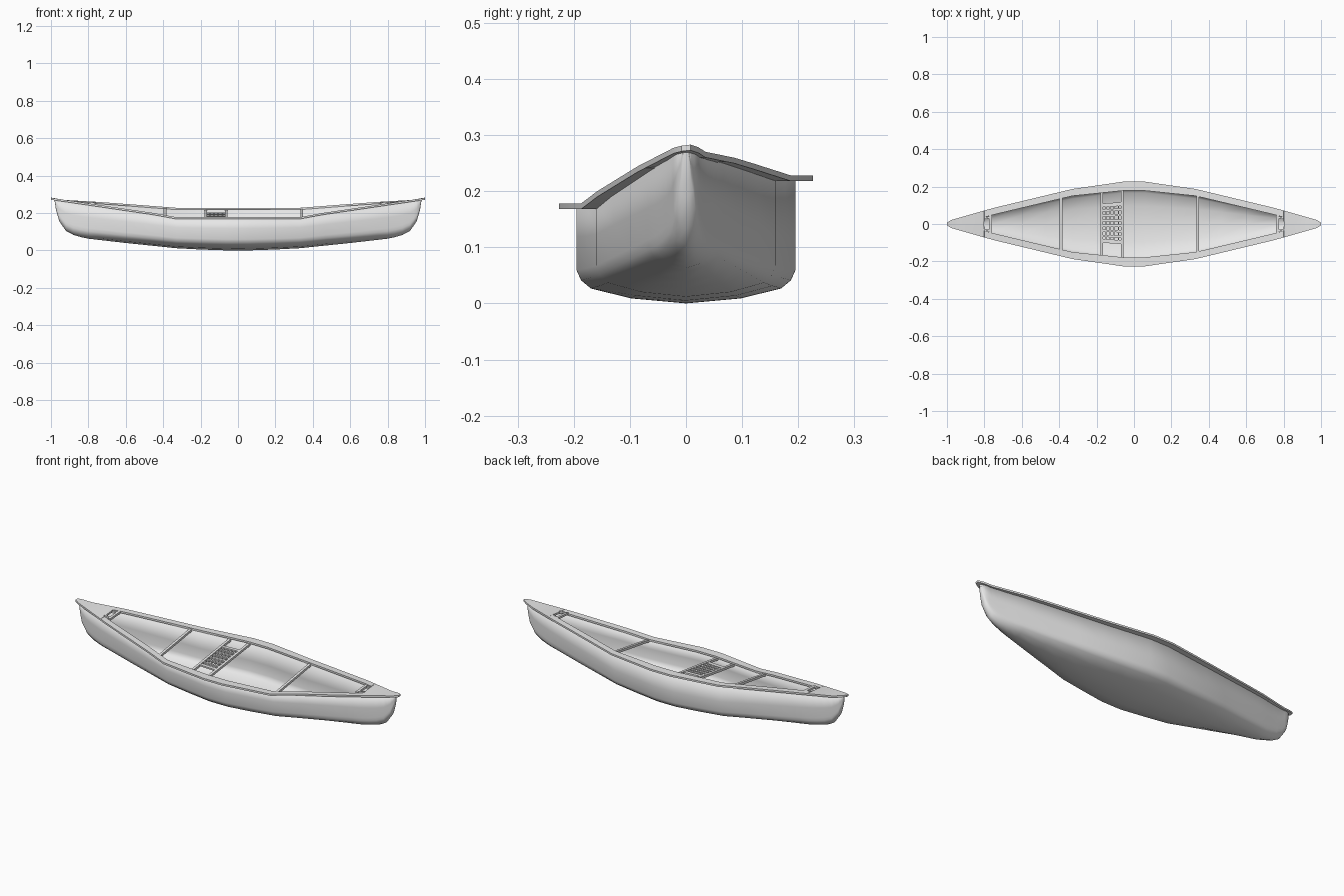
import bpy, bmesh
from mathutils import Vector

cube = bpy.data.objects.get("Cube")
if cube:
    bpy.data.objects.remove(cube, do_unlink=True)

grey = bpy.data.materials.new("light_grey")
grey.use_nodes = True
colour = (0.8, 0.8, 0.8, 1)
grey.diffuse_color = colour
grey.node_tree.nodes["Principled BSDF"].inputs["Base Color"].default_value = colour


def interp(table, x):
    x = abs(x)
    for (x0, v0), (x1, v1) in zip(table, table[1:]):
        if x <= x1:
            return v0 + (v1 - v0) * (x - x0) / (x1 - x0)
    return table[-1][1]


# Lines of the boat, from midships to either end
BEAM = [(0, .195), (.06, .195), (.33, .16), (.75, .067), (.88, .036), (.96, .018), (.98, .005)]
KEEL = [(0, 0), (.12, .001), (.33, .012), (.6, .04), (.8, .063), (.87, .078), (.92, .105),
        (.955, .155), (.973, .215), (.98, .262)]
RAIL = [(0, .226), (.06, .226), (.33, .187), (.75, .086), (.93, .035), (.975, .022), (1, .008)]
INNER = [(0, .178), (.06, .178), (.33, .15), (.75, .05), (.8, .036)]
FRONT_TOP = [(0, .178), (.33, .178), (.45, .2), (.72, .24), (1, .281)]
BACK_TOP = [(0, .228), (.33, .228), (.72, .258), (.93, .27), (1, .283)]


def sheer(x, side):
    return interp(BACK_TOP if side > 0 else FRONT_TOP, x)


def both_ends(values):
    return [-v for v in reversed(values)] + [v for v in values if v > 0]


def finish(name, bm, angle=0.6):
    bmesh.ops.remove_doubles(bm, verts=bm.verts, dist=1e-5)
    bmesh.ops.recalc_face_normals(bm, faces=bm.faces)
    mesh = bpy.data.meshes.new(name)
    bm.to_mesh(mesh)
    bm.free()
    mesh.materials.append(grey)
    obj = bpy.data.objects.new(name, mesh)
    bpy.context.collection.objects.link(obj)
    bpy.ops.object.select_all(action='DESELECT')
    obj.select_set(True)
    bpy.context.view_layer.objects.active = obj
    bpy.ops.object.shade_smooth_by_angle(angle=angle)
    return obj


def loft(bm, sections, closed):
    rings = [[bm.verts.new(p) for p in s] for s in sections]
    n = len(rings[0])
    for a, b in zip(rings, rings[1:]):
        for i in range(n if closed else n - 1):
            j = (i + 1) % n
            bm.faces.new((a[i], a[j], b[j], b[i]))
    bm.faces.new(rings[0])
    bm.faces.new(rings[-1])


def add_bar(bm, start, end, width, height):
    """Square bar between two points, lying flat."""
    a, b = Vector(start), Vector(end)
    along = (b - a).normalized()
    across = along.cross(Vector((0, 0, 1))).normalized()
    up = across.cross(along)
    corners = [across * (width / 2 * i) + up * (height / 2 * j)
               for i, j in ((-1, -1), (1, -1), (1, 1), (-1, 1))]
    loft(bm, [[p + c for c in corners] for p in (a, b)], True)


# Hull skin: half section as (share of beam, share of depth)
SECTION = [(1, .6), (1, .3), (.96, .21), (.87, .135), (.5, .045)]
sections = []
for x in both_ends([0, .06, .2, .33, .47, .6, .75, .8, .84, .88, .92, .94, .955, .965, .973, .98]):
    beam, keel = interp(BEAM, x), interp(KEEL, x)
    ring = []
    for side in (-1, 1):
        top = sheer(x, side) - .006
        mid = (sheer(x, -1) + sheer(x, 1)) / 2 - .006
        half = [(x, side * beam, top)]
        half += [(x, side * beam * w, keel + h * (mid - keel)) for w, h in SECTION]
        ring += half + [(x, 0, keel)] if side < 0 else half[::-1]
    sections.append(ring)
bm = bmesh.new()
loft(bm, sections, False)
hull = finish("hull", bm, 0.9)
skin = hull.modifiers.new("skin", 'SOLIDIFY')
skin.thickness = .006
skin.offset = -1

# Gunwale rails, widening into a closed deck at each end
for side, name in ((-1, "front_gunwale"), (1, "back_gunwale")):
    sections = []
    for x in both_ends([0, .06, .2, .33, .45, .6, .75, .8, .801, .87, .93, .975, 1]):
        top = sheer(x, side)
        decked = abs(x) > .8005
        inner = 0 if decked else interp(INNER, x)
        inner_top = (sheer(x, -1) + sheer(x, 1)) / 2 if decked else top
        outer = interp(RAIL, x)
        sections.append([(x, side * inner, inner_top), (x, side * outer, top),
                         (x, side * outer, top - .01), (x, side * inner, inner_top - .01)])
    bm = bmesh.new()
    loft(bm, sections, True)
    finish(name, bm)


def cross_point(x, share, drop):
    """Point on the line joining the two rails at x; share runs -1 to 1."""
    z = (sheer(x, -1) * (1 - share) + sheer(x, 1) * (1 + share)) / 2
    return (x, share * interp(BEAM, x), z - drop)


# Thwarts
for x, name in ((-.39, "right_thwart"), (.34, "left_thwart")):
    bm = bmesh.new()
    add_bar(bm, cross_point(x, -.97, .012), cross_point(x, .97, .012), .014, .013)
    finish(name, bm)

# Seat: two cross bars, side rails, slats and webbing
SEAT_ENDS = (-.172, -.062)
bm = bmesh.new()
for x in SEAT_ENDS:
    add_bar(bm, cross_point(x, -.97, .018), cross_point(x, .97, .018), .014, .013)
finish("seat_frame", bm)
bm = bmesh.new()
for i in range(8):
    share = -.5 + i * .15
    ends = [cross_point(x, share, .018) for x in SEAT_ENDS]
    add_bar(bm, *ends, .02 if i in (0, 7) else .012, .009)
for i in range(4):
    x = -.15 + i * .022
    add_bar(bm, cross_point(x, -.5, .018), cross_point(x, .55, .018), .005, .005)
finish("seat_slats", bm)

# Carrying handles with brackets at both deck edges
for end, name in ((-1, "right_handle"), (1, "left_handle")):
    bm = bmesh.new()
    x = end * .767
    z = (sheer(x, -1) + sheer(x, 1)) / 2
    add_bar(bm, (x, -.046, z - .006), (x, .046, z), .014, .012)
    for side in (-1, 1):
        add_bar(bm, (x, side * .036, z - .004), (end * .805, side * .03, z), .01, .01)
    finish(name, bm)
